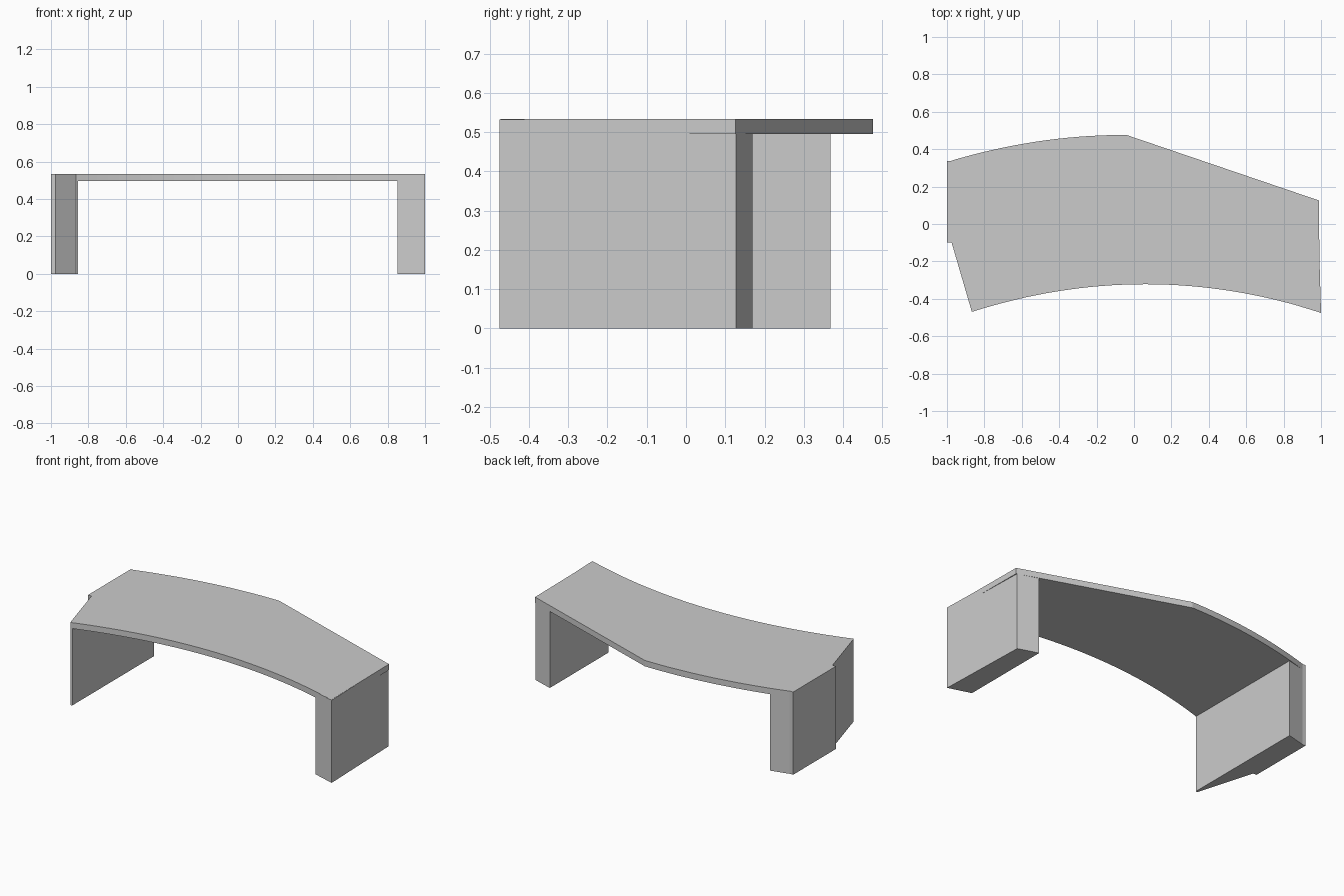
import bpy, bmesh

if "Cube" in bpy.data.objects:
    bpy.data.objects.remove(bpy.data.objects["Cube"])

TOP, UNDER = 0.533, 0.495


def prism(name, outline, z0, z1):
    """Extrude a plan outline vertically between two heights."""
    bm = bmesh.new()
    face = bm.faces.new([bm.verts.new((x, y, z0)) for x, y in outline])
    ext = bmesh.ops.extrude_face_region(bm, geom=[face])
    for v in ext["geom"]:
        if isinstance(v, bmesh.types.BMVert):
            v.co.z = z1
    bmesh.ops.recalc_face_normals(bm, faces=bm.faces)
    mesh = bpy.data.meshes.new(name)
    bm.to_mesh(mesh)
    bm.free()
    obj = bpy.data.objects.new(name, mesh)
    bpy.context.collection.objects.link(obj)
    return obj


def front_y(x):
    return -0.322 - 0.172 * (x - 0.06) ** 2


def back_y(x):
    return 0.476 - 0.16 * (x + 0.05) ** 2


def arc(func, x0, x1, n):
    return [(x, func(x)) for x in (x0 + (x1 - x0) * i / n for i in range(n + 1))]


# Curved top: front arc, straight right end, angled back, back arc, bent left end
top = arc(front_y, -0.867, 0.995, 32)
top += [(0.988, 0.126)]
top += arc(back_y, -0.04, -0.975, 18)
top += [(-0.975, -0.10)]
prism("curved_top", top, UNDER, TOP)

# Right leg, slightly skewed so its front corner runs flush with the top
prism("right_leg", [(1.0, -0.475), (0.982, 0.128), (0.852, 0.17),
                    (0.852, front_y(0.852))], 0, TOP - 0.001)

# Left leg with its angled outer front face
prism("left_leg", [(-0.867, front_y(-0.867)), (-0.855, front_y(-0.855)),
                   (-0.855, 0.368), (-0.975, back_y(-0.975)),
                   (-0.975, -0.10)], 0, UNDER)

# Thin panel on the outside of the left leg
prism("left_side_panel", [(-1.0, -0.10), (-0.975, -0.10),
                          (-0.975, 0.337), (-1.0, 0.337)], 0, TOP)
